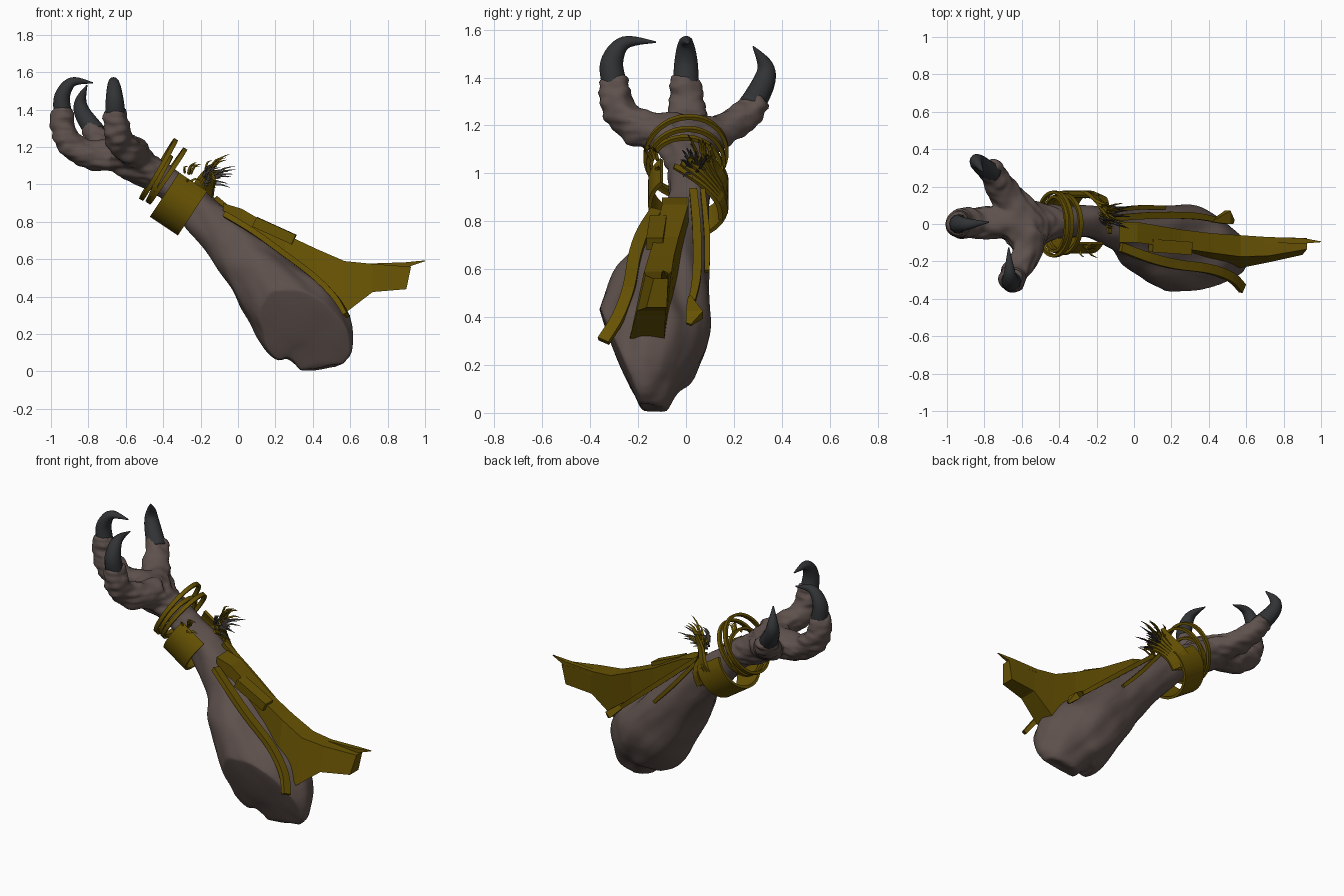
import bpy, bmesh, math, random
from mathutils import Vector, noise

random.seed(4)
if "Cube" in bpy.data.objects:
    bpy.data.objects.remove(bpy.data.objects["Cube"], do_unlink=True)


def material(name, rgb):
    m = bpy.data.materials.new(name)
    m.use_nodes = True
    m.diffuse_color = (*rgb, 1)
    m.node_tree.nodes["Principled BSDF"].inputs["Base Color"].default_value = (*rgb, 1)
    return m


SKIN = material("grey brown skin", (0.112, 0.082, 0.073))
CLAW = material("charcoal claw", (0.031, 0.033, 0.036))
HIDE = material("olive leather", (0.135, 0.085, 0.001))
FUR = material("dark fur", (0.05, 0.043, 0.039))


def catmull(rows, steps, closed=False):
    """Smoothly interpolate rows of numbers."""
    n, out = len(rows), []
    pick = (lambda i: rows[i % n]) if closed else (lambda i: rows[max(0, min(n - 1, i))])
    for i in range(n if closed else n - 1):
        a, b, c, d = (pick(i + k) for k in (-1, 0, 1, 2))
        for s in range(steps):
            t = s / steps
            out.append([0.5 * (2 * q + (r - p) * t + (2 * p - 5 * q + 4 * r - w) * t * t
                        + (3 * q - p - 3 * r + w) * t ** 3) for p, q, r, w in zip(a, b, c, d)])
    if not closed:
        out.append(list(rows[-1]))
    return out


def skin_rings(bm, rings, closed=False):
    """Bridge rings of vertices and cap open ends."""
    n = len(rings)
    for i in range(n if closed else n - 1):
        p, q = rings[i], rings[(i + 1) % n]
        for j in range(len(p)):
            k = (j + 1) % len(p)
            bm.faces.new((p[j], p[k], q[k], q[j]))
    if not closed:
        bm.faces.new(rings[0])
        bm.faces.new(rings[-1])


def sweep(bm, rows, sides=16, hint=(0.7, 0, 0.7), steps=5, closed=False):
    """Tube along rows of (x, y, z, half height along hint, half width)."""
    rows = catmull(rows, steps, closed) if steps > 1 else rows
    hint, n, rings = Vector(hint), len(rows), []
    square = sides == 4
    for i, r in enumerate(rows):
        ahead = rows[(i + 1) % n] if closed else rows[min(i + 1, n - 1)]
        behind = rows[i - 1] if closed else rows[max(i - 1, 0)]
        t = (Vector(ahead[:3]) - Vector(behind[:3])).normalized()
        wide = t.cross(hint).normalized()
        high = wide.cross(t)
        k = math.sqrt(2) if square else 1
        ring = []
        for j in range(sides):
            a = math.tau * (j + (0.5 if square else 0)) / sides
            ring.append(bm.verts.new(Vector(r[:3]) + wide * math.cos(a) * r[4] * k
                                     + high * math.sin(a) * r[3] * k))
        rings.append(ring)
    skin_rings(bm, rings, closed)


def finish(name, bm, mat, smooth=False):
    bmesh.ops.recalc_face_normals(bm, faces=bm.faces)
    me = bpy.data.meshes.new(name)
    bm.to_mesh(me)
    bm.free()
    me.materials.append(mat)
    if smooth:
        me.shade_smooth()
    ob = bpy.data.objects.new(name, me)
    bpy.context.collection.objects.link(ob)
    return ob


def part(name, rows, mat, smooth=False, **kw):
    bm = bmesh.new()
    sweep(bm, rows, **kw)
    return finish(name, bm, mat, smooth)


# Forearm, palm and three fingers fused into one skin
bm = bmesh.new()
sweep(bm, [(-.68, 0, 1.17, .08, .12), (-.57, 0, 1.13, .11, .13), (-.44, .01, 1.05, .085, .09),
           (-.33, .01, .96, .088, .085), (-.22, .01, .86, .11, .095), (-.065, -.03, .71, .133, .125),
           (.09, -.095, .545, .17, .2), (.225, -.133, .385, .21, .237), (.34, -.155, .26, .24, .23),
           (.425, -.16, .15, .205, .17), (.45, -.165, .02, .115, .085)], sides=32)
FINGERS = {
    "middle": ((0, 1, 0), [(-.6, 0, 1.16, .09, .09), (-.78, 0, 1.155, .088, .085),
                           (-.89, 0, 1.22, .08, .078), (-.933, 0, 1.32, .07, .068), (-.935, 0, 1.41, .06, .055)],
               [(-.935, 0, 1.37, .054, .05), (-.94, 0, 1.47, .048, .042),
                (-.885, 0, 1.548, .03, .026), (-.775, .01, 1.543, .003, .003)]),
    "back": ((1, 0, 0), [(-.58, .04, 1.15, .09, .09), (-.67, .14, 1.17, .085, .07),
                         (-.735, .23, 1.235, .075, .068), (-.78, .3, 1.305, .062, .058)],
             [(-.76, .27, 1.275, .058, .055), (-.83, .325, 1.38, .045, .047),
              (-.84, .33, 1.45, .03, .033), (-.808, .28, 1.53, .003, .003)]),
    "front": ((1, 0, 0), [(-.54, -.04, 1.16, .09, .09), (-.58, -.17, 1.185, .08, .08),
                          (-.64, -.27, 1.26, .072, .08), (-.655, -.3, 1.4, .062, .06)],
              [(-.655, -.295, 1.36, .055, .052), (-.66, -.31, 1.46, .047, .048),
               (-.665, -.255, 1.545, .03, .028), (-.67, -.125, 1.548, .003, .003)]),
}
for hint, finger, _ in FINGERS.values():
    sweep(bm, finger, hint=hint)
skin = finish("arm_and_hand", bm, SKIN)
fuse = skin.modifiers.new("fuse", "REMESH")
fuse.mode, fuse.voxel_size = "VOXEL", 0.014
soft = skin.modifiers.new("soften", "SMOOTH")
soft.iterations = 3
fused = bpy.data.meshes.new_from_object(skin.evaluated_get(bpy.context.evaluated_depsgraph_get()))
skin.modifiers.clear()
skin.data = fused

# Muscle grooves, skin folds and the slanted flat end
axis = Vector((.63, 0, -.78))
cut_at, cut_normal = Vector((.3, -.36, .44)), Vector((.04, -.92, -.38)).normalized()
offsets = []
for v in fused.vertices:
    p = v.co
    along = p.dot(axis)
    groove = noise.noise((p - axis * along * 0.75) * 12)
    fold = noise.noise(Vector((p.x * 12, p.y * 12, p.z * 34)))
    hand = min(1, max(0, (-.3 - p.x) * 8))
    offsets.append(v.normal * (groove * .014 + fold * .014 * hand + noise.noise(p * 7) * .008))
for v, o in zip(fused.vertices, offsets):
    v.co += o
    over = (v.co - cut_at).dot(cut_normal)
    if over > 0:
        v.co -= cut_normal * over * 0.85
    v.co.z = max(v.co.z, 0)
fused.shade_smooth()

# Curved claws
for name, (hint, _, claw) in FINGERS.items():
    part(name + "_claw", claw, CLAW, True, hint=hint, sides=12, steps=6)

# Wide cuff slung under the wrist, open on top
rows = []
for k in range(15):
    a = math.radians(134 + 256 * k / 14)
    spoke = Vector((.55, 0, .83)) * math.sin(a) * .158 + Vector((0, math.cos(a) * .16, 0))
    rows.append((*(Vector((-.305, .01, .915)) + spoke), .09, .008))
part("wrist_cuff", rows, HIDE, hint=(.83, 0, -.55), sides=4, steps=3)

# Loose hoops above the cuff
for i, (x, z, rise, lean) in enumerate([(-.425, 1.08, .155, .09), (-.38, 1.045, .15, .095), (-.42, 1.03, .13, .06)]):
    rows = []
    for k in range(16):
        a = math.tau * k / 16
        rows.append((x + math.sin(a) * lean, math.cos(a) * (.17 - .012 * i),
                     z + math.sin(a) * rise + .012 * math.cos(a + i), .012, .008))
    part("wrist_hoop_%d" % (i + 1), rows, HIDE, hint=(.85, 0, -.5), sides=4, steps=3, closed=True)

# Long guard plate with flared tail: rows of x, top, bottom, top front/back y, bottom front/back y
bm = bmesh.new()
rings = []
for x, top, low, t0, t1, b0, b1 in [
        (-.08, .9, .86, -.1, .01, -.1, .01), (.02, .87, .77, -.1, .01, -.1, .01),
        (.25, .735, .6, -.13, -.03, -.14, -.03), (.42, .655, .47, -.155, -.05, -.19, -.06),
        (.57, .59, .31, -.175, -.06, -.235, -.09), (.72, .575, .425, -.17, -.07, -.205, -.085),
        (.9, .56, .44, -.135, -.075, -.165, -.08)]:
    lean = .025 if x > .8 else 0
    rings.append([bm.verts.new(c) for c in ((x + lean, t0, top), (x + lean, t1, top), (x, b1, low), (x, b0, low))])
skin_rings(bm, rings)
finish("guard_plate", bm, HIDE)
part("guard_spike", [(.7, -.085, .565, .012, .015), (.9, -.09, .57, .014, .015), (1.0, -.095, .592, .002, .002)],
     HIDE, sides=4, steps=1, hint=(0, 0, 1))
part("guard_raised_plate", [(.09, -.115, .8, .028, .035), (.3, -.13, .705, .028, .035)],
     HIDE, sides=4, steps=1, hint=(0, 0, 1))

# Straps lying along the forearm
part("front_strap", [(-.07, -.125, .84, .015, .024), (.08, -.18, .75, .015, .026), (.22, -.215, .65, .015, .026),
                     (.4, -.24, .515, .015, .025), (.52, -.285, .395, .015, .025), (.58, -.345, .3, .012, .026)],
     HIDE, sides=4, steps=4)
part("back_strap", [(-.12, .03, .93, .012, .016), (.08, .045, .76, .014, .018), (.3, .045, .575, .014, .018),
                    (.43, .025, .465, .012, .014)], HIDE, sides=4, steps=4)
part("side_strap", [(-.14, .07, .93, .01, .01), (.02, .088, .74, .012, .012), (.16, .088, .59, .01, .01)],
     HIDE, sides=4, steps=4)
part("strap_barb", [(.42, .015, .48, .012, .006), (.5, .035, .41, .022, .036), (.53, .01, .37, .006, .012)],
     HIDE, sides=4, steps=1)

# Cloth strips fanning from the back of the cuff into a ragged tuft
bm = bmesh.new()
for k in range(6):
    f = k / 5
    sweep(bm, [(-.33 + .12 * f, .155, .87 - .05 * f, .01, .03), (-.24 + .07 * f, .16 - .02 * f, .95 - .06 * f, .01, .028),
               (-.19 + .04 * f, .12 - .06 * f, 1.03 - .06 * f, .008, .024),
               (-.14 + .01 * f, .1 - .15 * f, 1.1 - .07 * f, .005, .012)], sides=4, hint=(.5, .8, .2), steps=4)
finish("cloth_fan", bm, HIDE)


def tuft(name, root, aim, count, length, mat):
    bm = bmesh.new()
    for _ in range(count):
        jitter = Vector([random.uniform(-1, 1) for _ in range(3)])
        p = Vector(root) + jitter * .025
        d = (Vector(aim).normalized() + jitter * .55) * length * random.uniform(.6, 1)
        sag = Vector((.02, 0, -.015))
        sweep(bm, [(*p, .008, .008), (*(p + d * .6), .006, .006), (*(p + d + sag), .001, .001)],
              sides=3, hint=(.3, .9, .1), steps=2)
    finish(name, bm, mat)


tuft("back_tuft_fur", (-.16, .04, 1.02), (.7, -.1, .4), 26, .085, FUR)
tuft("back_tuft_strands", (-.16, .07, 1.06), (.4, -.1, .6), 16, .07, HIDE)
tuft("front_tuft_strands", (-.27, -.12, 1.04), (.2, -.3, .8), 8, .06, HIDE)
